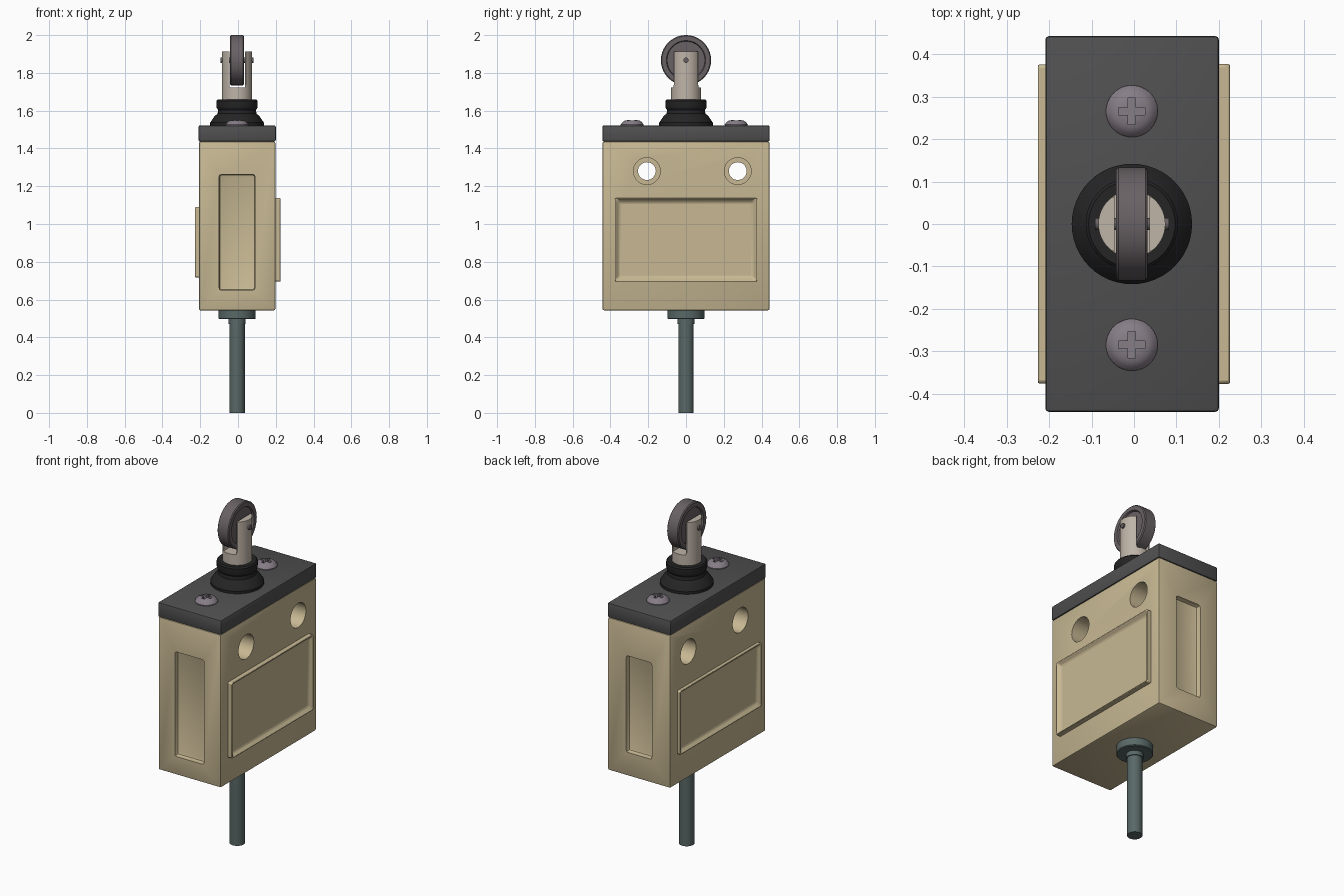
import bpy, bmesh, math
from mathutils import Matrix, Vector

if "Cube" in bpy.data.objects:
    bpy.data.objects.remove(bpy.data.objects["Cube"])

CX = -0.005  # centre line of the switch


def material(name, rgb):
    m = bpy.data.materials.new(name)
    m.diffuse_color = (*rgb, 1)
    m.use_nodes = True
    m.node_tree.nodes["Principled BSDF"].inputs["Base Color"].default_value = m.diffuse_color
    return m


BEIGE = material("beige", (0.58, 0.485, 0.296))
DARK = material("dark_grey", (0.08, 0.08, 0.08))
RUBBER = material("rubber", (0.018, 0.018, 0.018))
SCREW = material("screw_metal", (0.24, 0.205, 0.24))
STEEL = material("warm_steel", (0.52, 0.46, 0.39))
WHEEL = material("wheel_grey", (0.14, 0.12, 0.127))
CABLE = material("cable_green", (0.098, 0.138, 0.133))


def add(name, bm, mat):
    bmesh.ops.recalc_face_normals(bm, faces=bm.faces)
    me = bpy.data.meshes.new(name)
    bm.to_mesh(me)
    bm.free()
    ob = bpy.data.objects.new(name, me)
    bpy.context.collection.objects.link(ob)
    if mat:
        me.materials.append(mat)
    return ob


def activate(ob):
    bpy.ops.object.select_all(action='DESELECT')
    ob.select_set(True)
    bpy.context.view_layer.objects.active = ob


def smooth(ob):
    activate(ob)
    bpy.ops.object.shade_smooth_by_angle(angle=math.radians(32))
    return ob


def box_bm(lo, hi):
    bm = bmesh.new()
    lo, hi = Vector(lo), Vector(hi)
    bmesh.ops.create_cube(bm, size=1, matrix=Matrix.Translation((lo + hi) / 2)
                          @ Matrix.Diagonal((*(hi - lo), 1)))
    return bm


def box(name, lo, hi, mat=None, bevel=0.0):
    bm = box_bm(lo, hi)
    if bevel:
        bmesh.ops.bevel(bm, geom=bm.edges[:], offset=bevel, segments=2,
                        profile=0.5, affect='EDGES')
    return add(name, bm, mat)


def lathe(name, profile, loc=(CX, 0, 0), mat=None, steps=48, along_x=False):
    """Spin (radius, height) points about z, optionally laid along x."""
    bm = bmesh.new()
    vs = [bm.verts.new((r, 0, z)) for r, z in profile]
    es = [bm.edges.new(p) for p in zip(vs, vs[1:])]
    bmesh.ops.spin(bm, geom=vs + es, cent=(0, 0, 0), axis=(0, 0, 1),
                   angle=math.tau, steps=steps)
    bmesh.ops.remove_doubles(bm, verts=bm.verts, dist=1e-5)
    m = Matrix.Translation(loc)
    if along_x:
        m = m @ Matrix.Rotation(math.pi / 2, 4, 'Y')
    bm.transform(m)
    return add(name, bm, mat)


def cylinder(name, r, z0, z1, **kw):
    return lathe(name, [(0, z0), (r, z0), (r, z1), (0, z1)], **kw)


def cut(ob, cutters):
    for c in cutters:
        mod = ob.modifiers.new("cut", 'BOOLEAN')
        mod.operation, mod.solver, mod.object = 'DIFFERENCE', 'EXACT', c
        activate(ob)
        bpy.ops.object.modifier_apply(modifier=mod.name)
        bpy.data.objects.remove(c)


# Housing with end recesses and two stepped mounting holes
body = box("housing", (-0.207, -0.442, 0.543), (0.198, 0.442, 1.436), BEIGE, 0.008)
cutters = [
    box("front_recess", (CX - 0.095, -0.6, 0.65), (CX + 0.095, -0.412, 1.262), bevel=0.012),
    box("back_recess", (CX - 0.083, 0.412, 0.68), (CX + 0.083, 0.6, 1.245), bevel=0.012)]
for y in (-0.207, 0.274):
    c = (CX, y, 1.28)
    cutters.append(lathe("mounting_hole", [
        (0, -0.3), (0.071, -0.3), (0.071, -0.1), (0.047, -0.1),
        (0.047, 0.1), (0.071, 0.1), (0.071, 0.3), (0, 0.3)], c, along_x=True))
cut(body, cutters)
smooth(body)


# Raised label frames on both broad sides
def label_frame(name, side, x0, x1, y, z0, z1):
    bm = box_bm((min(x0, x1), -y, z0), (max(x0, x1), y, z1))
    bm.normal_update()
    face = max(bm.faces, key=lambda f: side * f.normal.x)
    bmesh.ops.inset_region(bm, faces=[face], thickness=0.034)
    for v in face.verts:
        v.co.x -= side * 0.024
    ob = add(name, bm, BEIGE)
    mod = ob.modifiers.new("round_edges", 'BEVEL')
    mod.width, mod.segments = 0.008, 2
    return smooth(ob)


label_frame("right_label_frame", 1, 0.185, 0.23, 0.377, 0.695, 1.137)
label_frame("left_label_frame", -1, -0.195, -0.231, 0.376, 0.717, 1.09)

# Lid
smooth(box("lid", (-0.209, -0.443, 1.436), (0.2, 0.443, 1.522), DARK, 0.008))

# Domed cross-head lid screws
for name, y in (("front_screw", -0.285), ("back_screw", 0.266)):
    s = lathe(name, [(0, 1.51), (0.06, 1.51), (0.061, 1.526), (0.052, 1.539),
                     (0.04, 1.547), (0.022, 1.551), (0, 1.552)], (CX, y, 0), SCREW)
    cut(s, [box("slot", (CX - a, y - b, 1.532), (CX + a, y + b, 1.6))
            for a, b in ((0.031, 0.009), (0.009, 0.031))])
    smooth(s)

# Rubber boot around the plunger
smooth(lathe("rubber_boot", [
    (0, 1.515), (0.142, 1.515), (0.142, 1.537), (0.136, 1.545), (0.118, 1.572),
    (0.103, 1.584), (0.1, 1.604), (0.107, 1.613), (0.109, 1.622), (0.109, 1.652),
    (0.102, 1.66), (0, 1.66)], mat=RUBBER))

# Forked plunger with flats
plunger = cylinder("plunger", 0.079, 1.64, 1.913, mat=STEEL)
cut(plunger, [
    box("wheel_slot", (CX - 0.041, -0.2, 1.722), (CX + 0.041, 0.2, 2.1)),
    box("flat_a", (-0.2, 0.064, 1.735), (0.2, 0.3, 2.1)),
    box("flat_b", (-0.2, -0.3, 1.735), (0.2, -0.064, 2.1))])
smooth(plunger)

# Roller wheel with dished sides, and its axle pin
axle = (CX, 0, 1.867)
smooth(lathe("roller_wheel", [
    (0, -0.027), (0.1, -0.027), (0.104, -0.037), (0.128, -0.037), (0.133, -0.032),
    (0.133, 0.032), (0.128, 0.037), (0.104, 0.037), (0.1, 0.027), (0, 0.027)],
    axle, WHEEL, 40, True))
smooth(cylinder("axle_pin", 0.014, -0.087, 0.087, loc=axle, mat=WHEEL, steps=20, along_x=True))

# Cable and its grommet
smooth(lathe("cable_grommet", [
    (0, 0.47), (0.046, 0.47), (0.046, 0.496), (0.094, 0.496), (0.098, 0.5),
    (0.098, 0.555), (0, 0.555)], mat=CABLE))
smooth(cylinder("cable", 0.041, 0, 0.52, mat=CABLE, steps=32))
